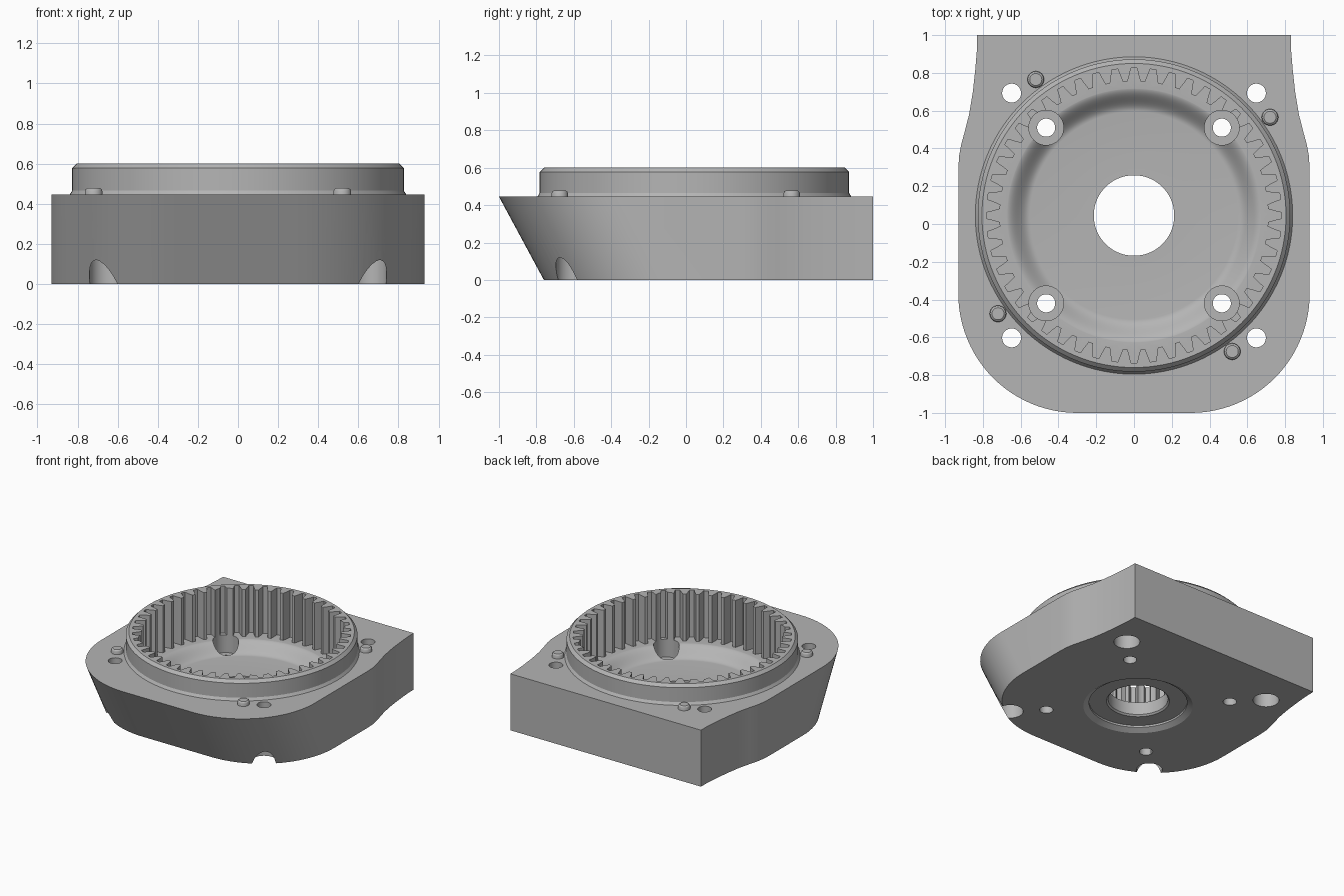
import bpy, bmesh
from math import sin, cos, pi, radians

if "Cube" in bpy.data.objects:
    bpy.data.objects.remove(bpy.data.objects["Cube"], do_unlink=True)

CY = 0.045            # y of the gear axis
DECK, TOP = 0.445, 0.6
LEDGE, FLOOR = 0.23, 0.15

grey = bpy.data.materials.new("machined_grey")
grey.use_nodes = True
grey.diffuse_color = (0.46, 0.46, 0.46, 1)
grey.node_tree.nodes["Principled BSDF"].inputs["Base Color"].default_value = (0.46, 0.46, 0.46, 1)


def finish(name, bm):
    bmesh.ops.recalc_face_normals(bm, faces=bm.faces)
    mesh = bpy.data.meshes.new(name)
    bm.to_mesh(mesh)
    bm.free()
    mesh.materials.append(grey)
    obj = bpy.data.objects.new(name, mesh)
    bpy.context.collection.objects.link(obj)
    return obj


def loft(name, lower, upper, z0, z1):
    """Solid between two matching outlines."""
    bm = bmesh.new()
    a = [bm.verts.new((x, y, z0)) for x, y in lower]
    b = [bm.verts.new((x, y, z1)) for x, y in upper]
    bm.faces.new(a)
    bm.faces.new(b)
    n = len(a)
    for i in range(n):
        j = (i + 1) % n
        bm.faces.new((a[i], a[j], b[j], b[i]))
    return finish(name, bm)


def lathe(name, profile, x=0, y=CY, steps=128):
    """Solid of revolution; the profile starts and ends on the axis."""
    bm = bmesh.new()
    verts = [bm.verts.new((x + r, y, z)) for r, z in profile]
    edges = [bm.edges.new(pair) for pair in zip(verts, verts[1:])]
    bmesh.ops.spin(bm, geom=verts + edges, cent=(x, y, 0), axis=(0, 0, 1),
                   angle=2 * pi, steps=steps, use_duplicate=False)
    bmesh.ops.remove_doubles(bm, verts=bm.verts, dist=1e-5)
    return finish(name, bm)


def drill(name, x, y, r, z0, z1):
    return lathe(name, [(0, z0), (r, z0), (r, z1), (0, z1)], x, y, 40)


def combine(target, tool, operation):
    mod = target.modifiers.new("bool", "BOOLEAN")
    mod.operation, mod.solver, mod.object = operation, "EXACT", tool
    bpy.context.view_layer.objects.active = target
    bpy.ops.object.modifier_apply(modifier=mod.name)
    bpy.data.objects.remove(tool, do_unlink=True)


def outline(shift):
    """Housing outline with the rounded front moved back by shift."""
    half = [(0.83, 1), (0.831, 0.93), (0.84, 0.82), (0.853, 0.7), (0.873, 0.58),
            (0.896, 0.49), (0.915, 0.42), (0.926, 0.36), (0.93, 0.29)]
    for i in range(25):
        t = radians(90 * i / 24)
        half.append((0.3 + 0.63 * cos(t), -0.37 + shift - 0.63 * sin(t)))
    return half + [(-x, y) for x, y in reversed(half)]


# Housing block with a raked front, plus the raised collar
housing = loft("gear_housing", outline(0.24), outline(0), 0, DECK)
collar = lathe("collar", [(0, 0.3), (0.86, 0.42), (0.837, 0.449), (0.827, 0.465),
                          (0.827, 0.578), (0.805, TOP), (0, TOP)])
combine(housing, collar, "UNION")

# Internal gear teeth
TEETH, ROOT, TIP = 48, 0.78, 0.71
gear = []
for i in range(TEETH):
    for f, r in ((-0.37, TIP), (-0.25, 0.745), (-0.16, ROOT),
                 (0.16, ROOT), (0.25, 0.745), (0.37, TIP)):
        a = 2 * pi * (i + f) / TEETH
        gear.append((r * cos(a), CY + r * sin(a)))
combine(housing, loft("gear_cutter", gear, gear, LEDGE, 0.7), "DIFFERENCE")

# Dished floor with a smooth rise to the ledge
dish = [(0, FLOOR)]
for i in range(13):
    t = i / 12
    dish.append((0.55 + 0.13 * t, FLOOR + (LEDGE + 0.001 - FLOOR) * (1 - cos(pi * t)) / 2))
dish += [(0.68, 0.3), (0, 0.3)]
combine(housing, lathe("dish_cutter", dish), "DIFFERENCE")

# Shaft hole and the pilot recess underneath
combine(housing, lathe("shaft_cutter", [(0, -0.1), (0.41, -0.1), (0.39, 0), (0.35, 0.025),
                                        (0.35, 0.04), (0.225, 0.04), (0.213, 0.052),
                                        (0.213, 0.25), (0, 0.25)]), "DIFFERENCE")

# Motor screw pockets and counterbored mounting holes
for sx in (-1, 1):
    for sy in (-1, 1):
        x, y = 0.465 * sx, CY + 0.465 * sy
        combine(housing, lathe("screw_cutter", [(0, -0.1), (0.048, -0.1), (0.048, 0.09),
                                                (0.092, 0.09), (0.092, 0.7), (0, 0.7)],
                               x, y, 40), "DIFFERENCE")
        x, y = 0.648 * sx, CY + 0.648 * sy
        combine(housing, lathe("bolt_cutter", [(0, -0.1), (0.093, -0.1), (0.093, 0.25),
                                               (0.05, 0.25), (0.05, 0.7), (0, 0.7)],
                               x, y, 40), "DIFFERENCE")

# Four locating pins, a quarter turn apart
parts = [housing]
px, py = 0.72, 0.52
for i in range(4):
    parts.append(lathe("locating_pin_%d" % (i + 1),
                       [(0, 0.4), (0.044, 0.4), (0.044, 0.462), (0.04, 0.472),
                        (0.032, 0.478), (0, 0.478)], px, CY + py, 32))
    px, py = -py, px

bpy.ops.object.select_all(action="DESELECT")
for obj in parts:
    obj.select_set(True)
bpy.context.view_layer.objects.active = housing
bpy.ops.object.shade_smooth_by_angle(angle=radians(25))
